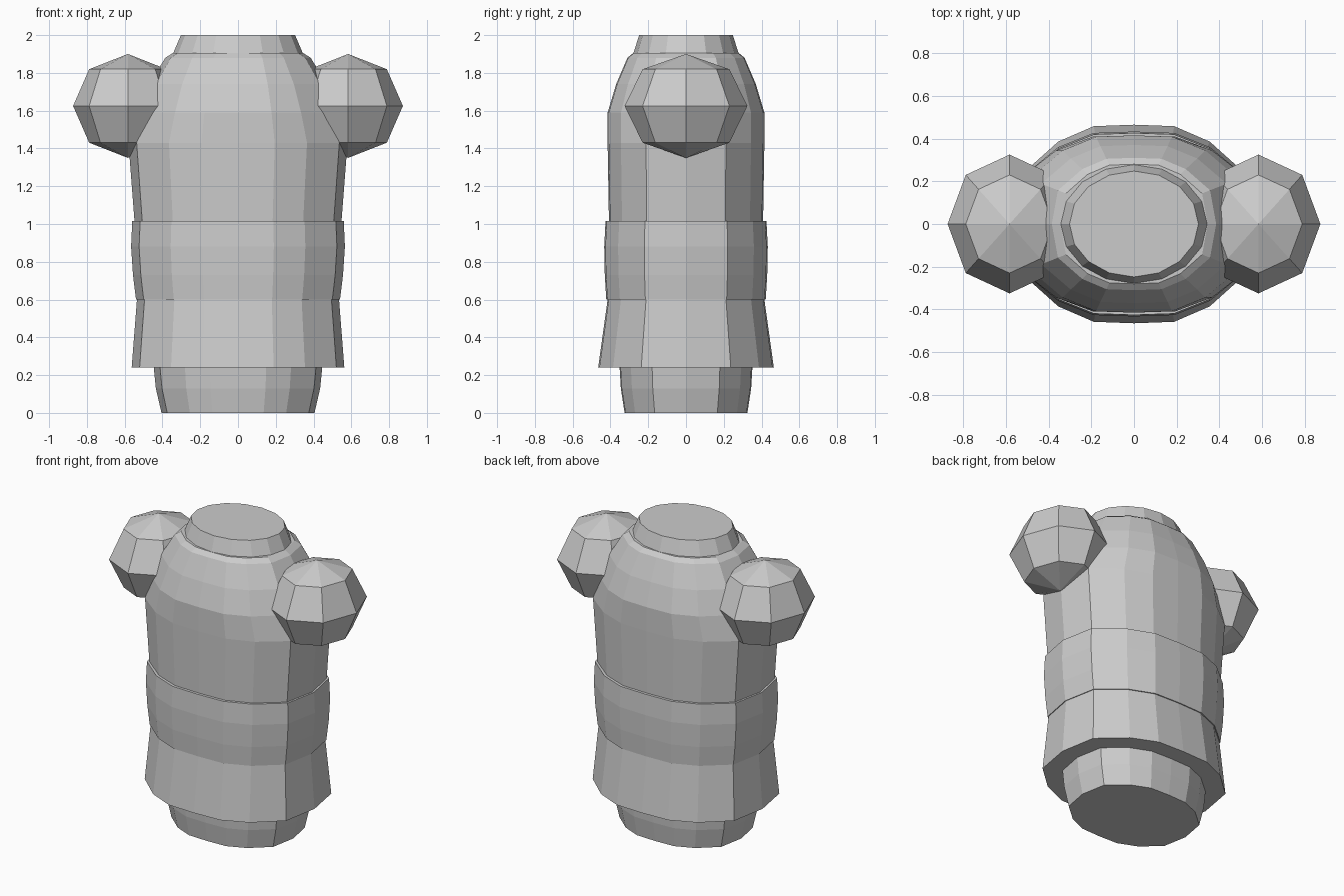
import bpy, bmesh
from mathutils import Matrix

if "Cube" in bpy.data.objects:
    bpy.data.objects.remove(bpy.data.objects["Cube"])

# Quarter cross-sections (unit size), mirrored into 16-sided loops
BODY = [(1, 0), (.925, .51), (.63, .83), (.335, .985), (0, 1)]
ROUND = [(1, 0), (.924, .383), (.707, .707), (.383, .924), (0, 1)]


def full_loop(quarter):
    half = quarter + [(-x, y) for x, y in reversed(quarter[:-1])]
    return half + [(x, -y) for x, y in reversed(half[1:-1])]


def make_object(name, bm):
    bmesh.ops.recalc_face_normals(bm, faces=bm.faces)
    mesh = bpy.data.meshes.new(name)
    bm.to_mesh(mesh)
    bm.free()
    obj = bpy.data.objects.new(name, mesh)
    bpy.context.collection.objects.link(obj)
    return obj


def loft(name, quarter, rings):
    """Stack scaled cross-sections; each ring is (z, half width, half depth)."""
    bm = bmesh.new()
    section = full_loop(quarter)
    loops = [[bm.verts.new((x * rx, y * ry, z)) for x, y in section]
             for z, rx, ry in rings]
    n = len(section)
    for low, high in zip(loops, loops[1:]):
        for i in range(n):
            j = (i + 1) % n
            bm.faces.new((low[i], low[j], high[j], high[i]))
    bm.faces.new(loops[0][::-1])
    bm.faces.new(loops[-1])
    return make_object(name, bm)


# Torso sections from bottom to top
loft("hips", BODY, [(0, .405, .325), (.13, .435, .345), (.25, .447, .352)])
loft("skirt", BODY, [(.24, .563, .465), (.6, .535, .415)])
loft("waist_band", BODY, [(.6, .54, .422), (.73, .556, .43),
                          (.88, .566, .433), (1.015, .56, .426)])
loft("chest", BODY, [(1.015, .548, .408), (1.43, .58, .415), (1.59, .53, .415),
                     (1.74, .47, .37), (1.88, .385, .31), (1.905, .345, .28)])
loft("neck", ROUND, [(1.88, .352, .285), (1.905, .343, .278), (2, .302, .248)])

# Faceted shoulder balls
for side, sign in (("left", -1), ("right", 1)):
    bm = bmesh.new()
    bmesh.ops.create_uvsphere(bm, u_segments=8, v_segments=4, radius=1)
    bmesh.ops.transform(bm, verts=bm.verts, matrix=Matrix.Translation(
        (sign * .583, 0, 1.625)) @ Matrix.Diagonal((.29, .325, .275, 1)))
    make_object(side + "_shoulder", bm)
